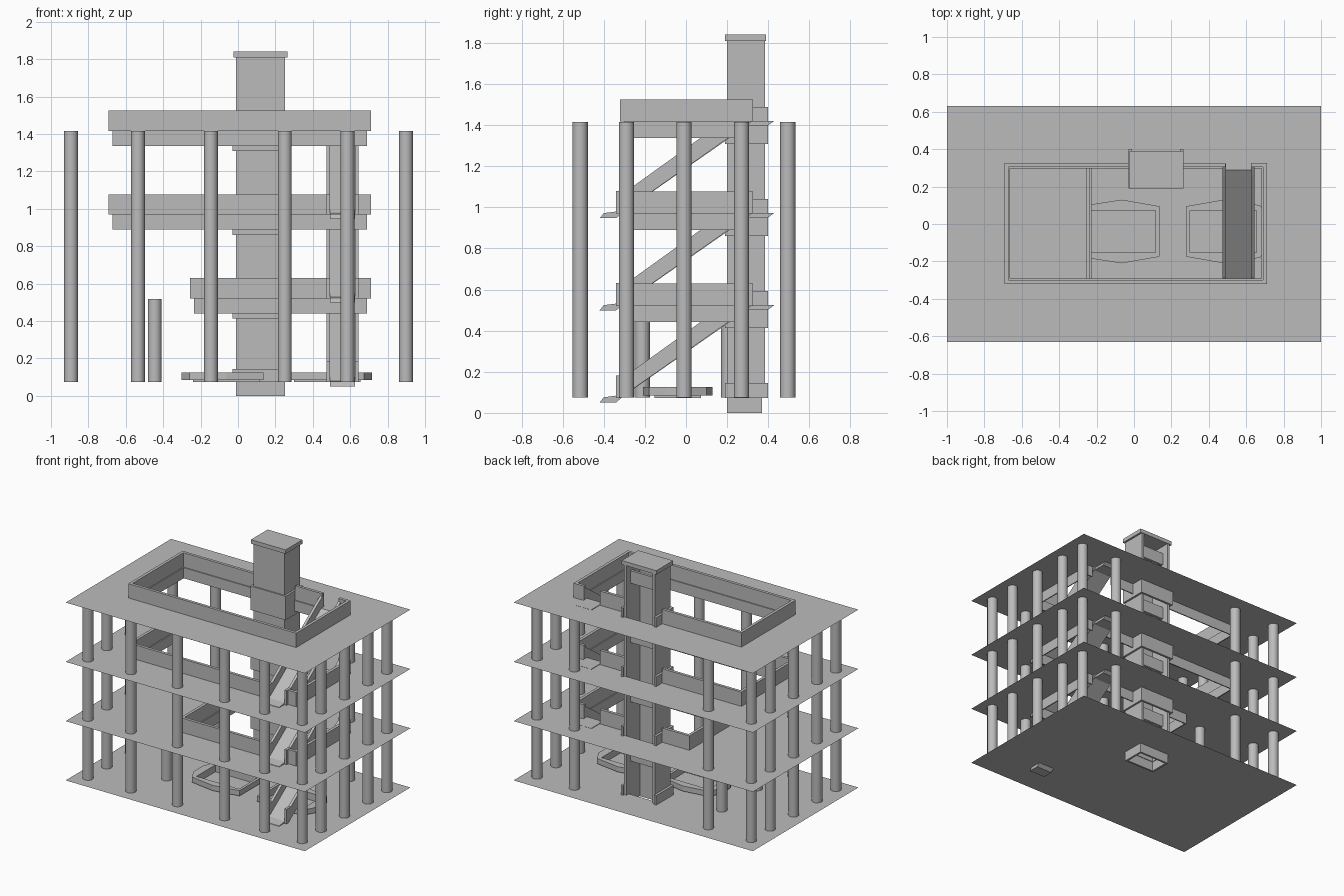
import bpy, bmesh, math
from mathutils import Matrix, Vector

if "Cube" in bpy.data.objects:
    bpy.data.objects.remove(bpy.data.objects["Cube"])

grey = bpy.data.materials.new("concrete_grey")
grey.use_nodes = True
colour = (0.5, 0.5, 0.5, 1)
grey.diffuse_color = colour
grey.node_tree.nodes["Principled BSDF"].inputs["Base Color"].default_value = colour

GROUND, RISE = 0.073, 0.448
LEVELS = [GROUND + RISE * i for i in range(4)]
HX, HY = 1.0, 0.63                      # half size of each slab
ESC = (0.472, 0.645)                    # escalator sides
LIFT = (-0.03, 0.265, 0.19, 0.4)        # lift surround: x0, x1, y0, y1
WELL_Y = (-0.3, 0.305)
WELL_R = 0.69


def finish(name, bm):
    mesh = bpy.data.meshes.new(name)
    bm.to_mesh(mesh)
    bm.free()
    mesh.materials.append(grey)
    obj = bpy.data.objects.new(name, mesh)
    bpy.context.collection.objects.link(obj)
    return obj


def boxes(name, items):
    """One object made of boxes given as x0, x1, y0, y1, z0, z1."""
    bm = bmesh.new()
    for x0, x1, y0, y1, z0, z1 in items:
        centre = Vector((x0 + x1, y0 + y1, z0 + z1)) / 2
        size = Matrix.Diagonal((x1 - x0, y1 - y0, z1 - z0, 1))
        bmesh.ops.create_cube(bm, size=1, matrix=Matrix.Translation(centre) @ size)
    return finish(name, bm)


def ring(x0, x1, y0, y1, z0, z1, t, back=True):
    """Wall boxes around a rectangle, optionally open at the back."""
    walls = [(x0, x0 + t, y0, y1, z0, z1), (x1 - t, x1, y0, y1, z0, z1),
             (x0 + t, x1 - t, y0, y0 + t, z0, z1)]
    if back:
        walls.append((x0 + t, x1 - t, y1 - t, y1, z0, z1))
    return walls


def side_profile(bm, points, x0, x1, z):
    """Extrude a y-z outline from x0 to x1."""
    face = bm.faces.new([bm.verts.new((x0, y, h + z)) for y, h in points])
    new = bmesh.ops.extrude_face_region(bm, geom=[face])["geom"]
    verts = [v for v in new if isinstance(v, bmesh.types.BMVert)]
    bmesh.ops.translate(bm, verts=verts, vec=(x1 - x0, 0, 0))


def slab(name, z, holes):
    """Thin sheet split along the hole edges, with hole cells left out."""
    xs = sorted({-HX, HX, *[v for h in holes for v in h[:2]]})
    ys = sorted({-HY, HY, *[v for h in holes for v in h[2:]]})
    bm = bmesh.new()
    for x0, x1 in zip(xs, xs[1:]):
        for y0, y1 in zip(ys, ys[1:]):
            cx, cy = (x0 + x1) / 2, (y0 + y1) / 2
            if any(a < cx < b and c < cy < d for a, b, c, d in holes):
                continue
            bm.faces.new([bm.verts.new((x, y, z)) for x, y in
                          ((x0, y0), (x1, y0), (x1, y1), (x0, y1))])
    bmesh.ops.remove_doubles(bm, verts=bm.verts, dist=0.0001)
    return finish(name, bm)


# Floor sheets, well parapets and hanging skirts
slab("ground_floor", GROUND, [(-0.01, 0.25, 0.2, 0.37)])
for i, z in enumerate(LEVELS[1:], 1):
    left = -0.235 if i == 1 else -0.67
    yf, yb = WELL_Y
    slab(f"floor_{i}", z, [(left, WELL_R, yf, yb), LIFT])
    t, top = 0.022, z + 0.108
    gap = (ESC[0] + 0.018, ESC[1] - 0.02)
    rail = [(left - t, left, yf - t, yb + t, z, top),
            (WELL_R, WELL_R + t, yf - t, yb + t, z, top)]
    spans = [(yb, yb + t, left, LIFT[0]), (yb, yb + t, LIFT[1], gap[0]),
             (yb, yb + t, gap[1], WELL_R)]
    if i < 3:
        spans += [(yf - t, yf, left, gap[0]), (yf - t, yf, gap[1], WELL_R)]
    else:
        spans.append((yf - t, yf, left, WELL_R))
    rail += [(a, b, c, d, z, top) for c, d, a, b in spans]
    boxes(f"well_parapet_{i}", rail)
    s, low = 0.008, z - 0.08
    skirt = ring(left, WELL_R, yf, yb, low, z, s, back=False)
    skirt += [(a, b, yb - s, yb, low, z) for a, b in
              ((left, LIFT[0]), (LIFT[1], ESC[0]), (ESC[1], WELL_R))]
    boxes(f"well_skirt_{i}", skirt)

# Round columns around the edge, plus two short ones inside
columns_x = [-0.893, -0.535, -0.145, 0.25, 0.585, 0.898]
columns_y = [-0.515, -0.29, -0.01, 0.27, 0.495]
spots = [(x, columns_y[0], LEVELS[3]) for x in columns_x]
spots += [(x, columns_y[-1], LEVELS[3]) for x in columns_x if abs(x) > 0.3]
spots += [(x, y, LEVELS[3]) for x in (columns_x[0], columns_x[-1]) for y in columns_y[1:-1]]
spots += [(-0.445, y, LEVELS[1]) for y in (-0.213, 0.207)]
for n, (x, y, top) in enumerate(spots):
    bm = bmesh.new()
    bmesh.ops.create_cone(bm, cap_ends=True, segments=32, radius1=0.037, radius2=0.037,
                          depth=top - GROUND - 0.004,
                          matrix=Matrix.Translation((x, y, (top + GROUND) / 2)))
    for f in bm.faces:
        f.smooth = len(f.verts) == 4
    for e in bm.edges:
        e.smooth = all(f.smooth for f in e.link_faces)
    finish(f"column_{n + 1}", bm)

# Lift shaft, open at the back, with pit, transoms and cap
shaft = ring(-0.01, 0.25, 0.2, 0.385, GROUND, 1.81, 0.02, back=False)
shaft += ring(-0.01, 0.25, 0.2, 0.37, 0, GROUND, 0.015)
boxes("lift_shaft", shaft)
boxes("lift_transoms", [(0.01, 0.23, 0.315, 0.335, z + 0.24, z + 0.335) for z in LEVELS])
boxes("lift_cap", [(-0.025, 0.265, 0.19, 0.39, 1.81, 1.84)])
for i, z in enumerate(LEVELS):
    x0, x1, y0, y1 = LIFT
    collar = ring(x0, x1, y0, y1, z, z + 0.072, 0.018, back=False)
    if i:
        collar += ring(x0, x1, y0, y1, z - 0.108, z, 0.018)
    boxes(f"lift_surround_{i}", collar)

# Escalators: two solid sides, a sloping tread bed and landing plates
side = [(-0.34, 0), (-0.32, 0), (0.3, 0.435), (0.32, RISE), (0.32, 0.545),
        (0.26, 0.505), (-0.29, 0.11), (-0.34, 0.11)]
bed = [(-0.4, 0.003), (-0.42, -0.022), (-0.34, -0.022), (-0.3, 0.012), (0.3, 0.43),
       (0.4, 0.43), (0.43, RISE + 0.004), (0.29, RISE + 0.004), (-0.33, 0.012)]
for i, z in enumerate(LEVELS[:3]):
    bm = bmesh.new()
    side_profile(bm, side, ESC[0], ESC[0] + 0.02, z)
    side_profile(bm, side, ESC[1] - 0.02, ESC[1], z)
    side_profile(bm, bed, ESC[0] + 0.02, ESC[1] - 0.02, z)
    bmesh.ops.recalc_face_normals(bm, faces=bm.faces)
    finish(f"escalator_{i + 1}", bm)

# Eight-sided planters with a rectangular basin, the pair mirrored
half = [(0.135, 0.135), (-0.065, 0.17), (-0.26, 0.14), (-0.302, 0.06)]
outline = half + [(x, -y) for x, y in reversed(half)]
hole_half = [(0.115, 0.113), (-0.065, 0.113), (-0.24, 0.113), (-0.24, 0.05)]
hole = hole_half + [(x, -y) for x, y in reversed(hole_half)]
for name, flip, shift in (("left_planter", -1, 0.415), ("right_planter", 1, 0)):
    bm = bmesh.new()
    loops = []
    for pts, z in ((outline, 0.085), (outline, 0.125), (hole, 0.125), (hole, GROUND)):
        loops.append([bm.verts.new((flip * x + shift, y - 0.04, z)) for x, y in pts])
    inner_base = [bm.verts.new((flip * x + shift, y - 0.04, 0.085)) for x, y in hole]
    for a, b in list(zip(loops, loops[1:])) + [(loops[0], inner_base)]:
        for k in range(len(a)):
            m = (k + 1) % len(a)
            bm.faces.new((a[k], a[m], b[m], b[k]))
    bmesh.ops.recalc_face_normals(bm, faces=bm.faces)
    finish(name, bm)
